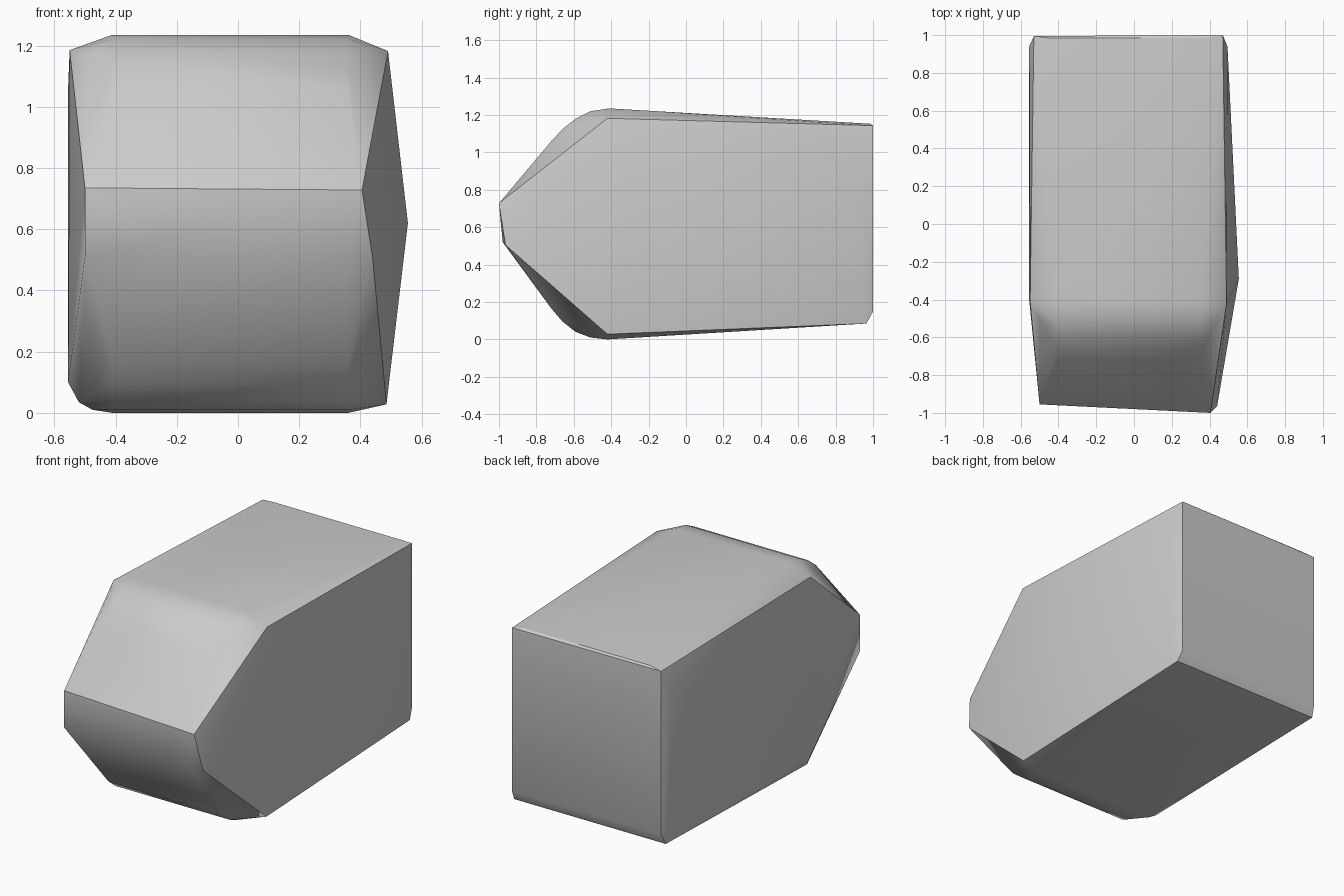
import bpy, bmesh

pts = []

# rounded front shoulders, top and bottom: (y, z) arcs swept across the width
top_arc = [(-0.72, 1.06), (-0.66, 1.125), (-0.59, 1.18), (-0.51, 1.22), (-0.41, 1.235)]
low_arc = [(-0.72, 0.165), (-0.66, 0.095), (-0.59, 0.04), (-0.51, 0.01), (-0.42, 0.0)]
for arc in (top_arc, low_arc):
    for y, z in arc:
        pts += [(-0.41, y, z), (0.36, y, z)]

# blunt nose
pts += [(-0.5, -0.955, 0.735), (0.405, -1.0, 0.728),
        (-0.5, -0.955, 0.51), (0.36, -0.98, 0.52), (0.44, -0.965, 0.505)]

# left side panel
pts += [(-0.55, -0.41, 1.185), (-0.5, -0.51, 1.17), (-0.555, -0.40, 0.10),
        (-0.52, -0.42, 0.035), (-0.475, -0.43, 0.01),
        (-0.555, 0.94, 0.16), (-0.555, 0.94, 1.06)]

# right side panel with its shallow peak
pts += [(0.49, -0.42, 1.182), (0.485, -0.42, 0.028), (0.45, -0.51, 1.12),
        (0.555, -0.29, 0.62), (0.495, 0.94, 0.16), (0.495, 0.94, 1.05)]

# back panel corners
pts += [(-0.53, 0.995, 1.143), (0.47, 1.0, 1.143), (-0.45, 0.985, 1.153), (0.40, 0.985, 1.153),
        (-0.53, 0.995, 0.15), (0.47, 1.0, 0.15),
        (-0.54, 0.965, 0.085), (0.48, 0.965, 0.085)]

# wrap a skin around the guide points
bm = bmesh.new()
for p in pts:
    bm.verts.new(p)
res = bmesh.ops.convex_hull(bm, input=bm.verts[:])
loose = [v for v in bm.verts if not v.link_faces]
bmesh.ops.delete(bm, geom=loose, context='VERTS')
bmesh.ops.recalc_face_normals(bm, faces=bm.faces[:])
me = bpy.data.meshes.new("faceted_block")
bm.to_mesh(me)
bm.free()
block = bpy.data.objects.new("faceted_block", me)
bpy.context.collection.objects.link(block)

# smooth the soft bends, keep the hard edges
bpy.context.view_layer.objects.active = block
block.select_set(True)
bpy.ops.object.shade_smooth_by_angle(angle=0.52)
